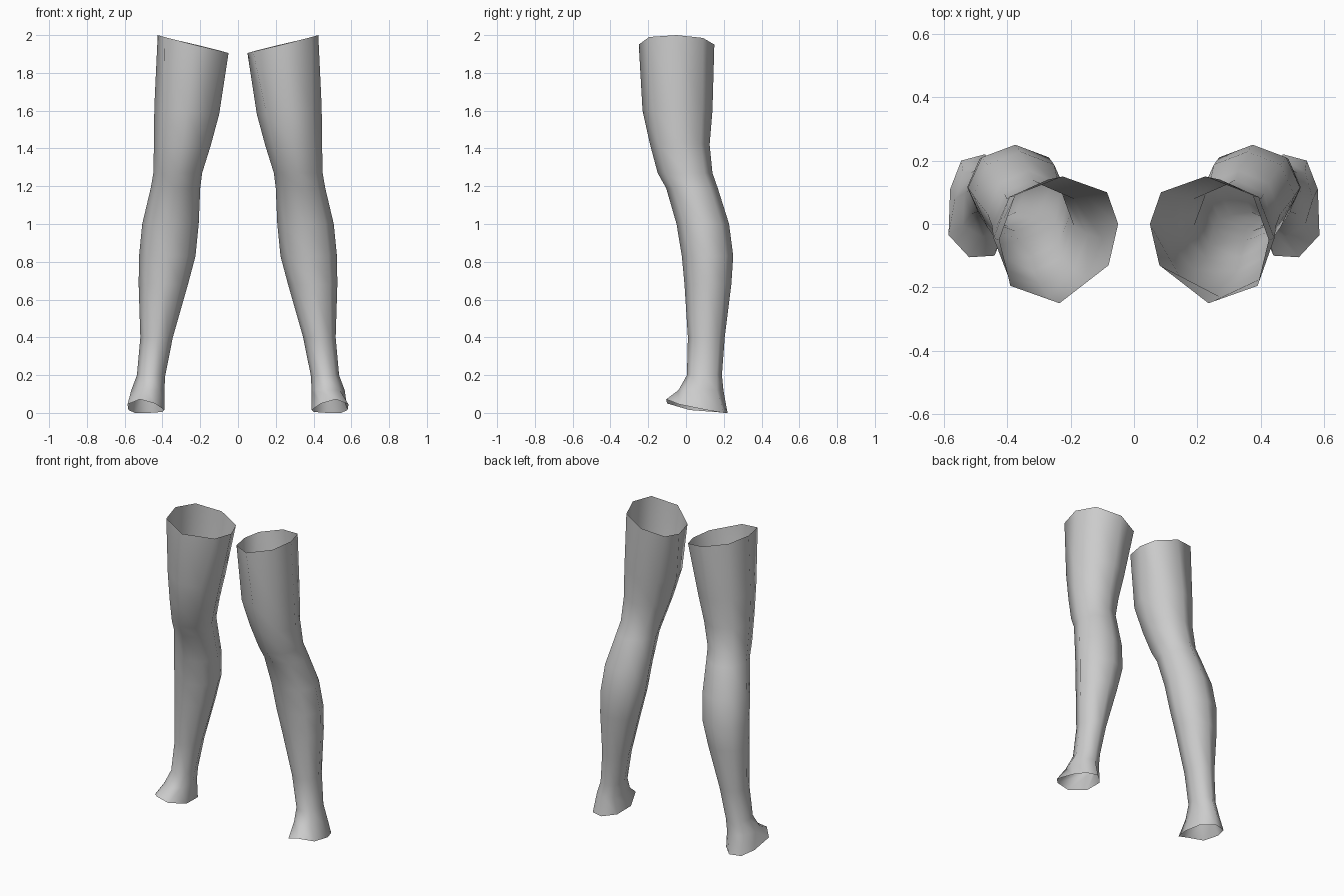
import bpy
import bmesh
from math import cos, sin, tau

cube = bpy.data.objects.get("Cube")
if cube:
    bpy.data.objects.remove(cube)

grey = bpy.data.materials.new("plain_grey")
grey.use_nodes = True
grey.diffuse_color = (0.6, 0.6, 0.6, 1)
grey.node_tree.nodes["Principled BSDF"].inputs["Base Color"].default_value = (0.6, 0.6, 0.6, 1)

SIDES = 8

# Cross-sections from thigh to ankle: height, inner x, outer x, front y, back y, sideways slope
SECTIONS = [
    (1.60, 0.100, 0.443, -0.23, 0.14, 0.12),
    (1.42, 0.145, 0.445, -0.19, 0.125, 0.04),
    (1.27, 0.190, 0.448, -0.15, 0.14, 0),
    (1.19, 0.200, 0.462, -0.105, 0.168, 0),
    (1.00, 0.208, 0.507, -0.05, 0.228, 0),
    (0.83, 0.225, 0.524, -0.022, 0.25, 0),
    (0.68, 0.265, 0.526, -0.008, 0.24, 0),
    (0.40, 0.345, 0.517, 0.01, 0.205, 0),
    (0.20, 0.385, 0.535, 0.005, 0.19, 0),
    (0.12, 0.390, 0.565, -0.04, 0.198, 0),
]

# Open rims, listed counter-clockwise from the outer side
THIGH_RIM = [
    (0.425, -0.05, 2.0), (0.375, 0.09, 1.985), (0.225, 0.15, 1.95), (0.085, 0.10, 1.915),
    (0.05, 0.0, 1.905), (0.08, -0.13, 1.913), (0.235, -0.25, 1.95), (0.39, -0.195, 1.99),
]
FOOT_RIM = [
    (0.58, 0.11, 0.015), (0.545, 0.20, 0.0), (0.47, 0.22, 0.0), (0.40, 0.15, 0.005),
    (0.39, 0.02, 0.015), (0.44, -0.10, 0.05), (0.52, -0.105, 0.072), (0.585, -0.035, 0.045),
]


def section_ring(z, x0, x1, y0, y1, slope):
    cx, cy, rx, ry = (x0 + x1) / 2, (y0 + y1) / 2, (x1 - x0) / 2, (y1 - y0) / 2
    ring = []
    for i in range(SIDES):
        a = tau * i / SIDES
        ring.append((cx + rx * cos(a), cy + ry * sin(a), z + slope * rx * cos(a)))
    return ring


def build_leg(name, side):
    # Loft a hollow tube through the rings
    bm = bmesh.new()
    rings = [THIGH_RIM] + [section_ring(*s) for s in SECTIONS] + [FOOT_RIM]
    loops = [[bm.verts.new((side * x, y, z)) for x, y, z in ring] for ring in rings]
    for upper, lower in zip(loops, loops[1:]):
        for i in range(SIDES):
            j = (i + 1) % SIDES
            quad = [upper[i], lower[i], lower[j], upper[j]]
            bm.faces.new(quad if side > 0 else quad[::-1])
    for face in bm.faces:
        face.smooth = True
    mesh = bpy.data.meshes.new(name)
    bm.to_mesh(mesh)
    bm.free()
    mesh.materials.append(grey)
    bpy.context.collection.objects.link(bpy.data.objects.new(name, mesh))


build_leg("left_leg", 1)
build_leg("right_leg", -1)
